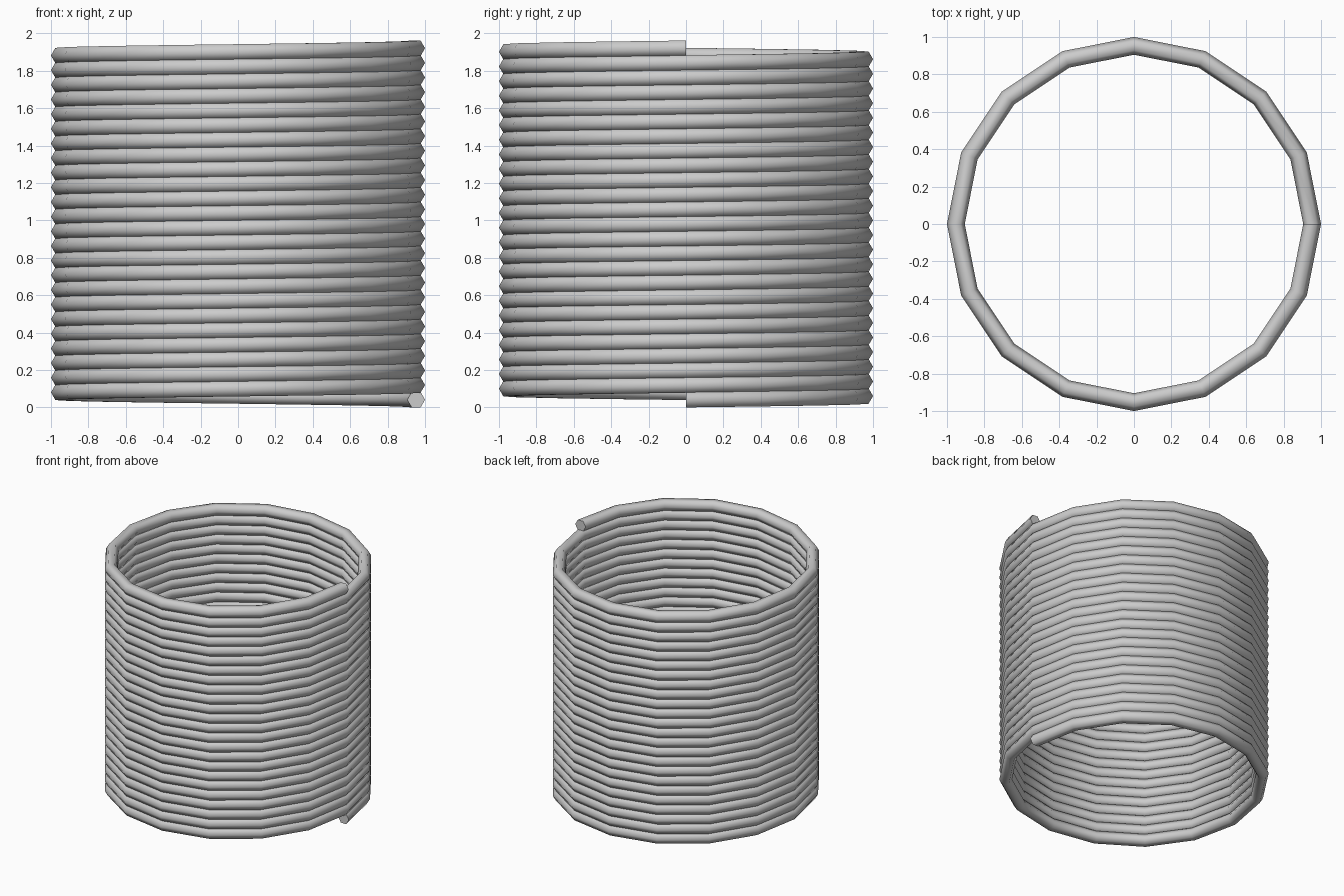
import bpy, bmesh
from math import cos, sin, pi, radians

if "Cube" in bpy.data.objects:
    bpy.data.objects.remove(bpy.data.objects["Cube"])

TURNS, STEPS, SIDES = 24, 16, 6
WIRE = 0.0475              # wire radius (hexagon corner)
COIL = 1.0 - WIRE          # coil radius to the wire centre
PITCH = 0.0783
BASE = WIRE * sin(pi / 3)  # lowest flat of the wire rests on z = 0

bm = bmesh.new()


def section(i):
    """Hexagonal wire section in the radial plane at step i."""
    a = 2 * pi * i / STEPS
    z = BASE + PITCH * i / STEPS
    ring = []
    for k in range(SIDES):
        t = 2 * pi * k / SIDES
        r = COIL + WIRE * cos(t)
        ring.append(bm.verts.new((r * cos(a), r * sin(a), z + WIRE * sin(t))))
    return ring


# Wire swept along the helix
rings = [section(i) for i in range(TURNS * STEPS + 1)]
for a, b in zip(rings, rings[1:]):
    for k in range(SIDES):
        n = (k + 1) % SIDES
        bm.faces.new((a[k], a[n], b[n], b[k]))

# Flat wire ends
bm.faces.new(rings[0])
bm.faces.new(rings[-1])
bmesh.ops.recalc_face_normals(bm, faces=bm.faces)

mesh = bpy.data.meshes.new("coil_spring")
bm.to_mesh(mesh)
bm.free()
coil = bpy.data.objects.new("coil_spring", mesh)
bpy.context.collection.objects.link(coil)

# Smooth wire, sharp end caps
bpy.context.view_layer.objects.active = coil
coil.select_set(True)
bpy.ops.object.shade_smooth_by_angle(angle=radians(70))
